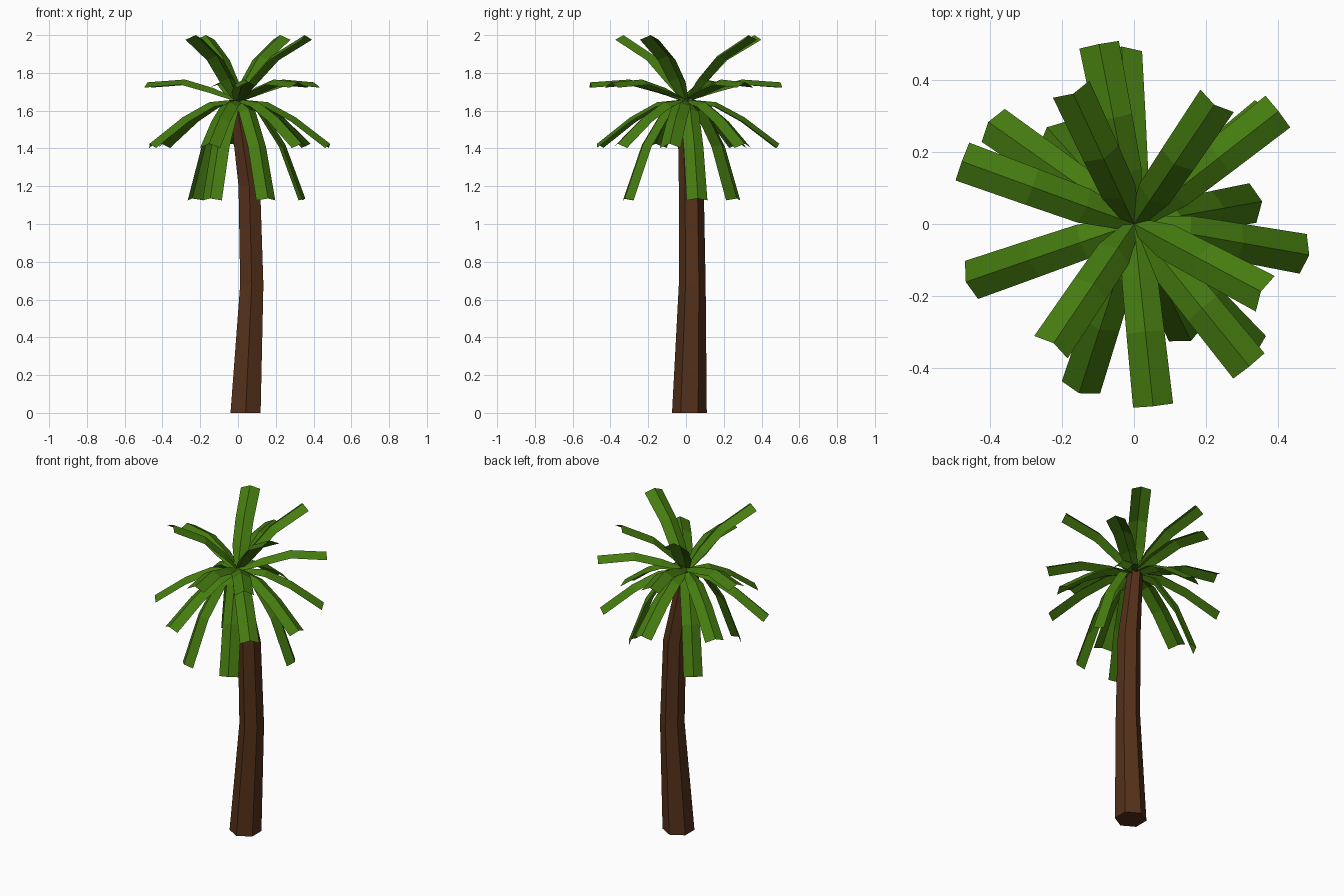
import bpy, bmesh
from math import cos, sin, pi, radians
from mathutils import Vector

if "Cube" in bpy.data.objects:
    bpy.data.objects.remove(bpy.data.objects["Cube"])


def material(name, rgb):
    m = bpy.data.materials.new(name)
    m.diffuse_color = (*rgb, 1)
    m.use_nodes = True
    m.node_tree.nodes["Principled BSDF"].inputs["Base Color"].default_value = m.diffuse_color
    return m


def finish(name, bm, mat):
    me = bpy.data.meshes.new(name)
    bm.to_mesh(me)
    bm.free()
    me.materials.append(mat)
    ob = bpy.data.objects.new(name, me)
    bpy.context.collection.objects.link(ob)
    return ob


BARK = material("bark", (0.09, 0.03, 0.01))
LEAF = material("leaf", (0.06, 0.2, 0.005))

# Trunk: bent, tapering hexagonal tube (x, y, z, radius)
bm = bmesh.new()
rings = []
for x, y, z, r in [(0.04, 0.018, 0, 0.092), (0.073, 0.033, 0.68, 0.071),
                   (0.06, 0.028, 1.2, 0.066), (-0.008, 0.0, 1.655, 0.045)]:
    rings.append([bm.verts.new((x + r * cos(pi / 6 + i * pi / 3),
                                y + r * sin(pi / 6 + i * pi / 3), z)) for i in range(6)])
for a, b in zip(rings, rings[1:]):
    for i in range(6):
        j = (i + 1) % 6
        bm.faces.new((a[i], a[j], b[j], b[i]))
bm.faces.new(rings[0][::-1])
bm.faces.new(rings[-1])
finish("trunk", bm, BARK)

# Fronds: folded strips following a ridge profile (distance, height)
HALF_WIDTH = [0.022, 0.05, 0.053, 0.056]
FOLD = [0.012, 0.026, 0.028, 0.028]


def frond(name, profile, angle):
    a = radians(angle)
    out, side = Vector((cos(a), sin(a), 0)), Vector((-sin(a), cos(a), 0))
    pts = [out * r + Vector((0, 0, z)) for r, z in profile]
    bm = bmesh.new()
    rows = []
    for i, p in enumerate(pts):
        t = (pts[min(i + 1, 3)] - pts[max(i - 1, 0)]).normalized()
        n = t.cross(side)
        low = p - n * FOLD[i]
        w = side * HALF_WIDTH[i]
        rows.append([bm.verts.new(v) for v in (low - w, p, low + w)])
    for r0, r1 in zip(rows, rows[1:]):
        for k in range(2):
            bm.faces.new((r0[k], r1[k], r1[k + 1], r0[k + 1]))
    finish(name, bm, LEAF)


TIERS = {
    "rising_frond": ([(0, 1.66), (0.08, 1.77), (0.2, 1.89), (0.4, 2.0)],
                     [56, 115, 236, 332]),
    "level_frond": ([(0, 1.66), (0.14, 1.72), (0.3, 1.765), (0.51, 1.75)],
                    [38, 101, 160, 276, 309]),
    "drooping_frond": ([(0, 1.66), (0.16, 1.645), (0.31, 1.565), (0.495, 1.425)],
                       [39, 94, 145, 199, 252, 313, 350]),
    "hanging_frond": ([(0, 1.66), (0.13, 1.61), (0.255, 1.42), (0.362, 1.135)],
                      [10, 132, 246, 296]),
}
for name, (profile, angles) in TIERS.items():
    for k, ang in enumerate(angles):
        frond(f"{name}_{k + 1}", profile, ang)
